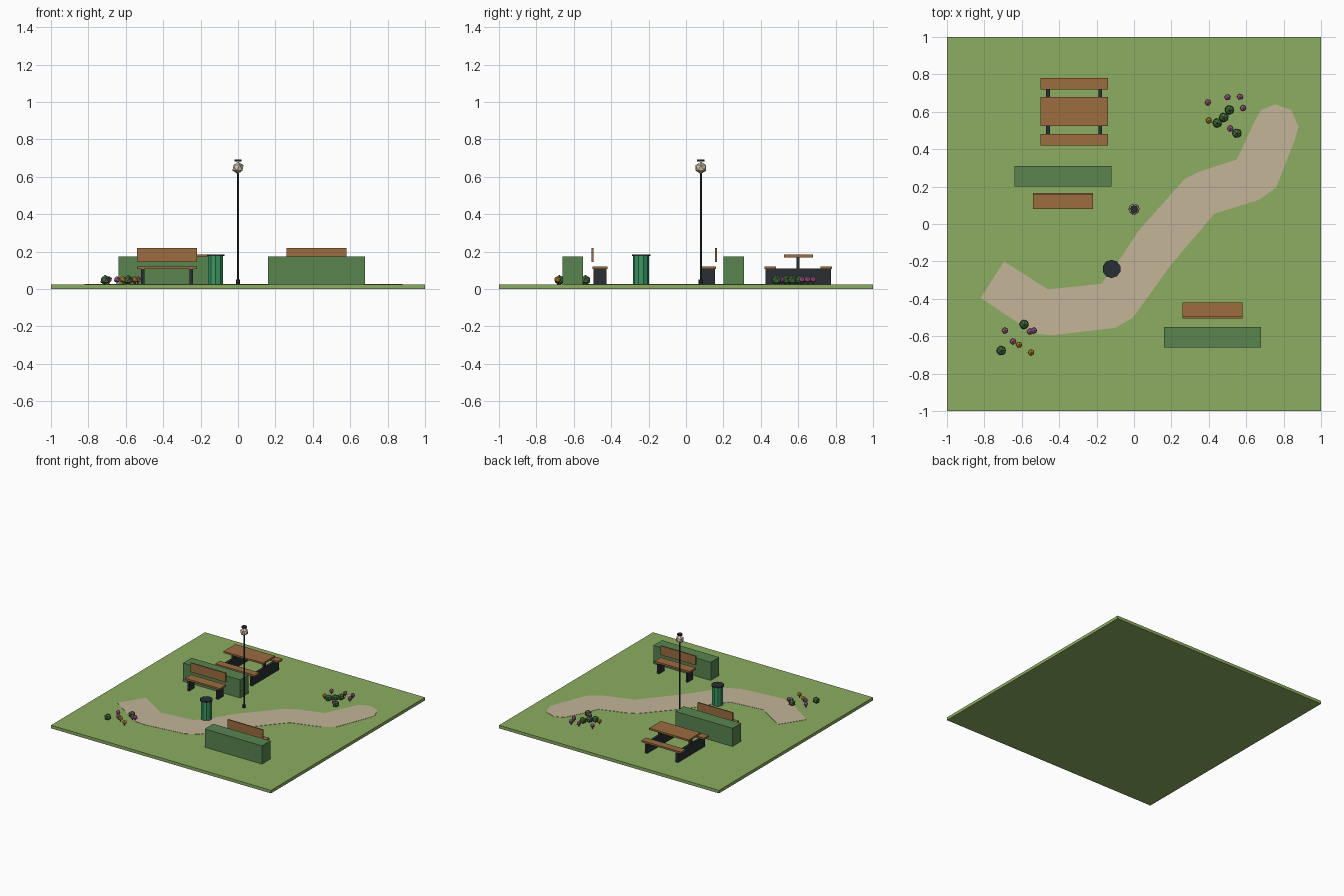
import bpy, bmesh, math
from mathutils import Matrix

if "Cube" in bpy.data.objects:
    bpy.data.objects.remove(bpy.data.objects["Cube"])

G = 0.025  # lawn top height


def material(name, r, g, b):
    def lin(c):
        c /= 255
        return c / 12.92 if c <= 0.04045 else ((c + 0.055) / 1.055) ** 2.4
    m = bpy.data.materials.new(name)
    m.diffuse_color = (lin(r), lin(g), lin(b), 1)
    m.use_nodes = True
    m.node_tree.nodes["Principled BSDF"].inputs["Base Color"].default_value = m.diffuse_color
    return m


GRASS = material("grass green", 140, 173, 97)
PATH = material("path sand", 195, 181, 152)
WOOD = material("warm wood", 156, 108, 64)
HEDGE = material("hedge green", 88, 133, 78)
METAL = material("dark metal", 40, 47, 51)
BIN = material("bin green", 58, 150, 96)
GLASS = material("lantern cream", 214, 198, 170)
PINK = material("petal pink", 184, 100, 158)
GOLD = material("petal gold", 204, 150, 45)
LEAF = material("leaf green", 68, 108, 58)


def finish(name, bm, mat):
    me = bpy.data.meshes.new(name)
    bm.to_mesh(me)
    bm.free()
    me.materials.append(mat)
    ob = bpy.data.objects.new(name, me)
    bpy.context.collection.objects.link(ob)
    return ob


def box(name, mat, x, y, z):
    """Box from (min, max) ranges."""
    bm = bmesh.new()
    c = [sum(r) / 2 for r in (x, y, z)]
    s = [r[1] - r[0] for r in (x, y, z)]
    bmesh.ops.create_cube(bm, size=1, matrix=Matrix.Translation(c) @ Matrix.Diagonal((*s, 1)))
    return finish(name, bm, mat)


def cylinder(name, mat, x, y, z0, z1, r, sides=10, r2=None):
    bm = bmesh.new()
    bmesh.ops.create_cone(bm, cap_ends=True, segments=sides, radius1=r, radius2=r if r2 is None else r2,
                          depth=z1 - z0, matrix=Matrix.Translation((x, y, (z0 + z1) / 2)))
    return finish(name, bm, mat)


def ball(name, mat, x, y, z, r):
    bm = bmesh.new()
    bmesh.ops.create_icosphere(bm, subdivisions=1, radius=r, matrix=Matrix.Translation((x, y, z)))
    return finish(name, bm, mat)


# Lawn and hedges
box("lawn", GRASS, (-1, 1), (-1, 1), (0, G))
box("hedge_left", HEDGE, (-0.64, -0.12), (0.20, 0.31), (G, 0.175))
box("hedge_right", HEDGE, (0.16, 0.68), (-0.66, -0.55), (G, 0.175))

# Winding path as a thin plate
outline = [(-0.82, -0.395), (-0.695, -0.20), (-0.46, -0.35), (-0.175, -0.32), (-0.07, -0.18),
           (0.025, -0.035), (0.27, 0.24), (0.35, 0.28), (0.55, 0.345), (0.65, 0.56), (0.68, 0.61),
           (0.755, 0.64), (0.84, 0.61), (0.88, 0.52), (0.86, 0.45), (0.76, 0.195), (0.67, 0.13),
           (0.43, 0.055), (0.20, -0.215), (-0.005, -0.50), (-0.10, -0.555), (-0.44, -0.595),
           (-0.535, -0.585)]
bm = bmesh.new()
face = bm.faces.new([bm.verts.new((x, y, G)) for x, y in outline])
top = bmesh.ops.extrude_face_region(bm, geom=[face])["geom"]
for v in top:
    if isinstance(v, bmesh.types.BMVert):
        v.co.z += 0.002
bmesh.ops.triangulate(bm, faces=bm.faces[:])
bmesh.ops.recalc_face_normals(bm, faces=bm.faces[:])
finish("path", bm, PATH)


# Park benches; d = +1 puts the backrest towards +y
def bench(label, cx, cy, d):
    def span(a, b):
        return tuple(sorted((cy + d * a, cy + d * b)))
    box(label + "_seat", WOOD, (cx - 0.16, cx + 0.16), span(-0.04, 0.04), (0.108, 0.122))
    box(label + "_backrest", WOOD, (cx - 0.16, cx + 0.16), span(0.035, 0.045), (0.145, 0.22))
    for side in (-1, 1):
        lx = cx + side * 0.13
        box(label + "_leg", METAL, (lx - 0.009, lx + 0.009), span(-0.036, 0.034), (G, 0.11))


bench("bench_left", -0.38, 0.12, 1)
bench("bench_right", 0.42, -0.46, -1)

# Picnic table with two side seats
box("table_top", WOOD, (-0.50, -0.14), (0.525, 0.68), (0.17, 0.184))
for y0 in (0.42, 0.72):
    box("table_seat", WOOD, (-0.50, -0.14), (y0, y0 + 0.06), (0.108, 0.122))
for lx in (-0.46, -0.18):
    box("table_frame", METAL, (lx - 0.01, lx + 0.01), (0.424, 0.776), (G, 0.11))
    box("table_post", METAL, (lx - 0.01, lx + 0.01), (0.59, 0.608), (0.11, 0.17))

# Litter bin
cylinder("bin_body", BIN, -0.12, -0.24, G, 0.176, 0.043)
cylinder("bin_lid", METAL, -0.12, -0.24, 0.176, 0.186, 0.049)

# Street lamp
cylinder("lamp_base", METAL, 0, 0.08, G, 0.052, 0.012, 8)
cylinder("lamp_pole", METAL, 0, 0.08, 0.05, 0.63, 0.006, 8)
ball("lamp_lantern", GLASS, 0, 0.08, 0.648, 0.033)
cylinder("lamp_cap", METAL, 0, 0.08, 0.682, 0.694, 0.02, 8)

# Flower beds: leafy tufts and blossoms on short stems
tufts = [(0.51, 0.61), (0.48, 0.57), (0.445, 0.54), (0.55, 0.485), (-0.588, -0.537), (-0.71, -0.677)]
pinks = [(0.395, 0.65), (0.50, 0.677), (0.567, 0.68), (0.583, 0.62), (0.515, 0.51),
         (-0.69, -0.57), (-0.647, -0.628), (-0.556, -0.575), (-0.535, -0.57)]
golds = [(0.40, 0.553), (-0.615, -0.645), (-0.55, -0.687)]
for x, y in tufts:
    ball("leaf_tuft", LEAF, x, y, 0.048, 0.028)
for mat, spots in ((PINK, pinks), (GOLD, golds)):
    for x, y in spots:
        cylinder("flower_stem", LEAF, x, y, G, 0.045, 0.004, 5)
        ball("blossom", mat, x, y, 0.051, 0.018)
